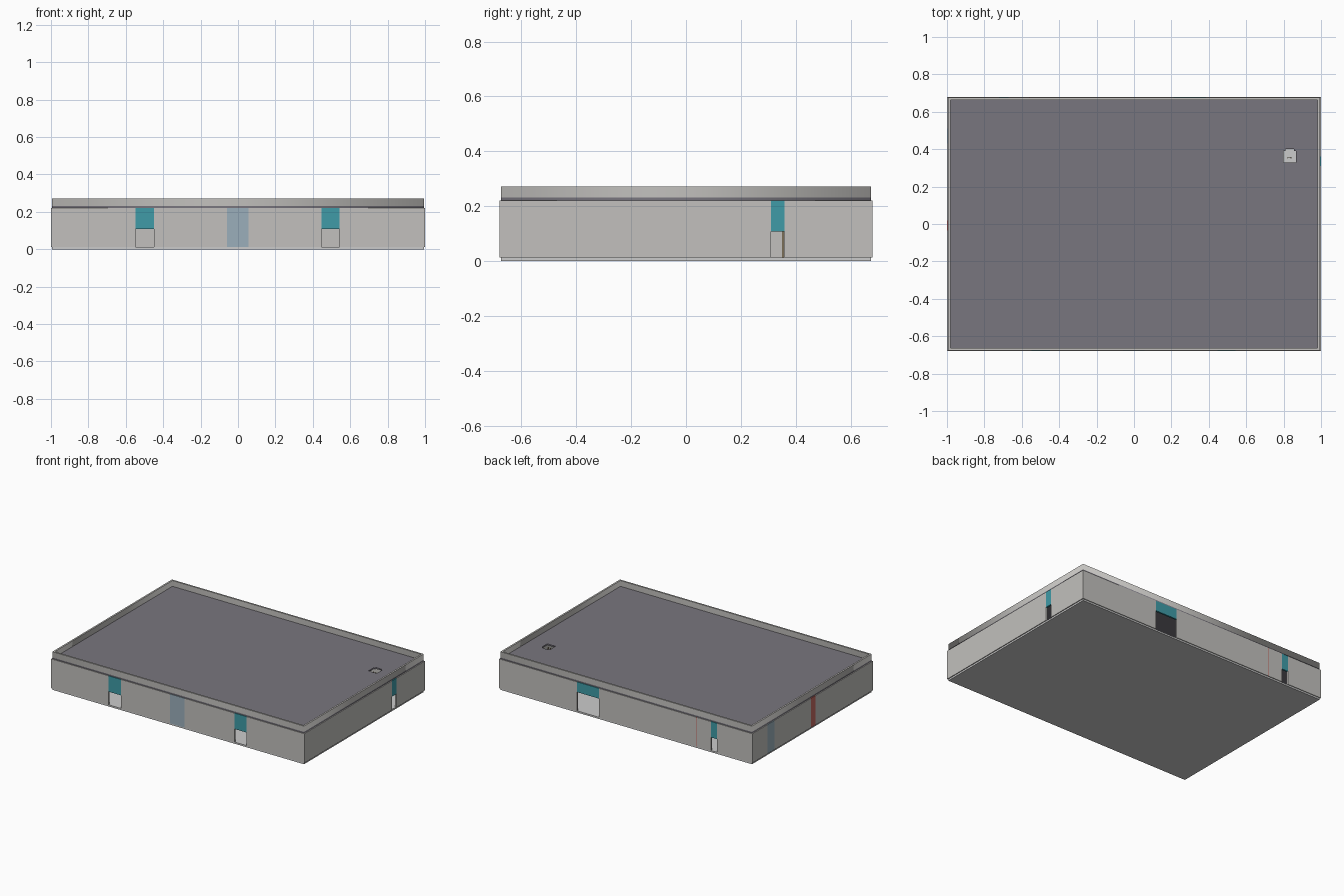
import bpy

if "Cube" in bpy.data.objects:
    bpy.data.objects.remove(bpy.data.objects["Cube"])

W, D, T = 1.0, 0.68, 0.012          # half width, half depth, wall thickness
Z0, Z1 = 0.012, 0.221               # wall bottom and top
IN_X, IN_Y = 0.994, 0.675           # slightly inset slabs and parapet


def material(name, rgb):
    m = bpy.data.materials.new(name)
    m.diffuse_color = (*rgb, 1)
    m.use_nodes = True
    m.node_tree.nodes["Principled BSDF"].inputs["Base Color"].default_value = m.diffuse_color
    return m


TEAL = material("teal", (0.05, 0.33, 0.39))
BLUE = material("pale_blue", (0.33, 0.43, 0.50))
RED = material("red", (0.55, 0.14, 0.12))
DARK = material("roof_grey", (0.19, 0.18, 0.21))
WALL = material("wall_grey", (0.54, 0.53, 0.51))
TAN = material("tan", (0.50, 0.40, 0.25))


def box(name, a, b, mat=None):
    """Box between two corner points."""
    bpy.ops.mesh.primitive_cube_add(size=1, location=[(p + q) / 2 for p, q in zip(a, b)])
    ob = bpy.context.object
    ob.name = name
    ob.scale = [abs(q - p) for p, q in zip(a, b)]
    bpy.ops.object.transform_apply(location=False, rotation=False, scale=True)
    if mat:
        ob.data.materials.append(mat)
    return ob


def plate(name, outlines, z0, z1, mat=None):
    """Flat plate from closed outlines; inner outlines become holes."""
    cu = bpy.data.curves.new(name, 'CURVE')
    cu.dimensions, cu.fill_mode, cu.extrude = '2D', 'BOTH', (z1 - z0) / 2
    for pts in outlines:
        s = cu.splines.new('POLY')
        s.points.add(len(pts) - 1)
        for p, (x, y) in zip(s.points, pts):
            p.co = (x, y, 0, 1)
        s.use_cyclic_u = True
    ob = bpy.data.objects.new(name, cu)
    ob.location.z = (z0 + z1) / 2
    bpy.context.collection.objects.link(ob)
    bpy.ops.object.select_all(action='DESELECT')
    ob.select_set(True)
    bpy.context.view_layer.objects.active = ob
    bpy.ops.object.convert(target='MESH')
    ob = bpy.context.object
    ob.name = name
    ob.data.materials.clear()
    if mat:
        ob.data.materials.append(mat)


def rect(x, y):
    return [(-x, -y), (x, -y), (x, y), (-x, y)]


def wall(side, axis, sign, features):
    """Wall along an axis; features are (start, end, opening top or None, material)."""
    end = W if axis == 'x' else D - T
    outer = sign * (D if axis == 'x' else W)
    inner = outer - sign * T

    def piece(name, a, b, z0, z1, mat):
        if axis == 'x':
            box(name, (a, outer, z0), (b, inner, z1), mat)
        else:
            box(name, (outer, a, z0), (inner, b, z1), mat)

    pos = -end
    for i, (a, b, top, mat) in enumerate(sorted(features, key=lambda f: f[0])):
        piece(f"{side}_wall_{i}", pos, a, Z0, Z1, WALL)
        kind = "door_lintel" if top else "wall_panel"
        piece(f"{side}_{kind}_{i}", a, b, top or Z0, Z1, mat)
        pos = b
    piece(f"{side}_wall_end", pos, end, Z0, Z1, WALL)


# Floor slab
box("floor_slab", (-IN_X, -IN_Y, 0), (IN_X, IN_Y, Z0))

# Walls with doorways and coloured panels
wall("front", 'x', -1, [(-0.548, -0.45, 0.108, TEAL), (-0.06, 0.055, None, BLUE),
                        (0.447, 0.543, 0.108, TEAL)])
wall("back", 'x', 1, [(-0.722, -0.672, 0.108, TEAL), (-0.561, -0.556, None, RED),
                      (0.212, 0.385, 0.148, TEAL)])
wall("right", 'y', 1, [(0.31, 0.36, 0.108, TEAL)])
wall("left", 'y', -1, [(-0.035, 0.02, None, RED), (0.43, 0.51, None, BLUE)])

# Roof with a notched hatch opening
hatch = [(0.80, 0.33), (0.865, 0.33), (0.865, 0.39), (0.855, 0.39),
         (0.855, 0.40), (0.81, 0.40), (0.81, 0.39), (0.80, 0.39)]
plate("roof", [rect(IN_X, IN_Y), hatch], Z1, 0.231, DARK)

# Parapet
plate("parapet", [rect(IN_X, IN_Y), rect(IN_X - T, IN_Y - T)], 0.231, 0.272, WALL)

# Ladder below the hatch
for x in (0.82, 0.838):
    box("ladder_rail", (x, 0.35, Z0), (x + 0.004, 0.358, Z1), TAN)
for i in range(8):
    z = 0.03 + i * 0.025
    box("ladder_rung", (0.824, 0.352, z), (0.838, 0.356, z + 0.004), TAN)
